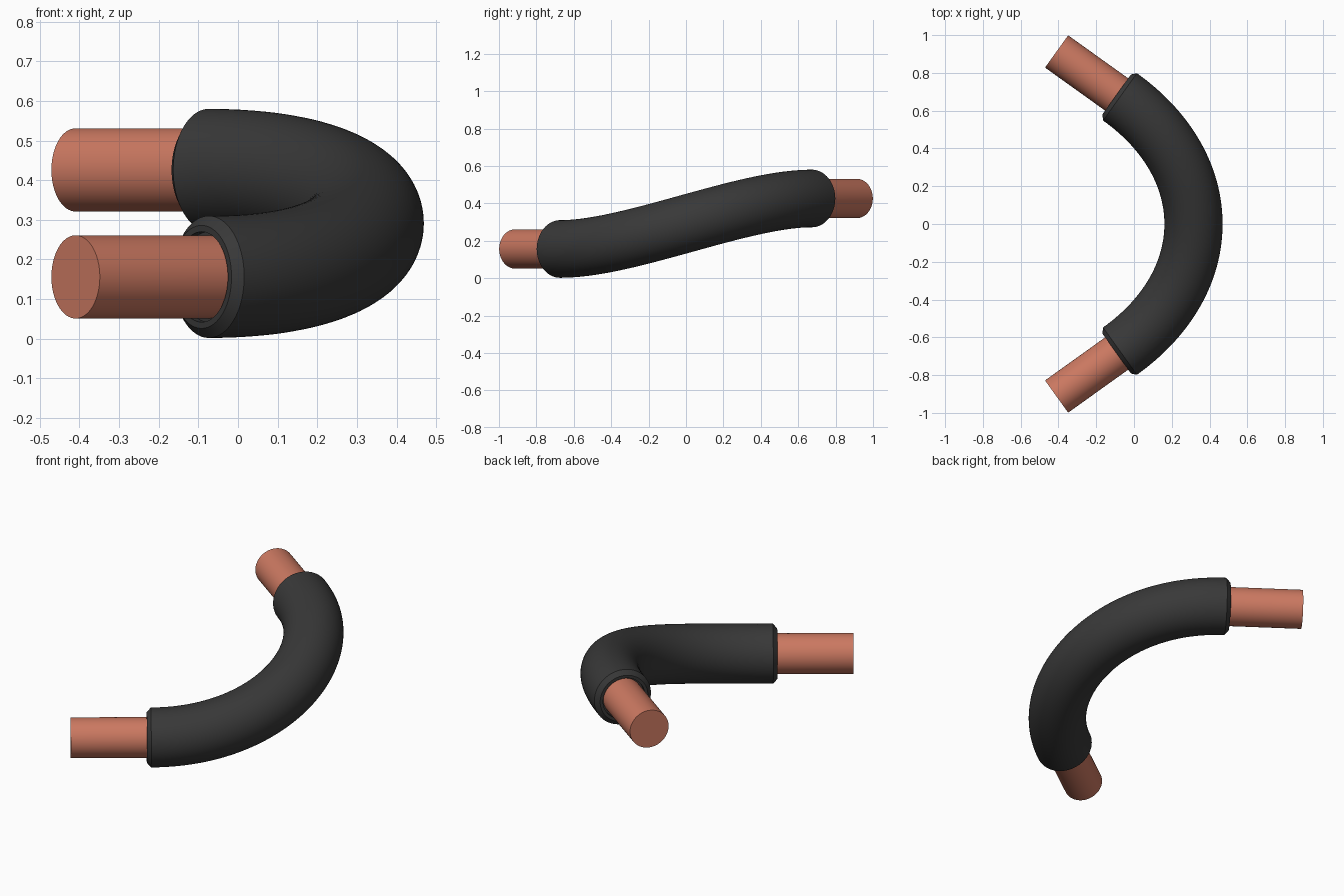
import bpy, bmesh, math
from mathutils import Vector

if "Cube" in bpy.data.objects:
    bpy.data.objects.remove(bpy.data.objects["Cube"])

SIDES, STEPS = 64, 56
R_HOSE, R_CORE = 0.154, 0.105
ang = math.radians(35.6)
out_dir = Vector((math.cos(ang), math.sin(ang), 0))
in_dir = Vector((-math.cos(ang), math.sin(ang), 0))

# Centreline: one cubic curve, level at both ends and rising between them
P0, P3 = Vector((-0.074, -0.673, 0.156)), Vector((-0.074, 0.673, 0.426))
handle = 0.389 / (0.75 * out_dir.x)
P1, P2 = P0 + out_dir * handle, P3 - in_dir * handle


def centreline():
    pts = []
    for i in range(STEPS + 1):
        t = i / STEPS
        u = 1 - t
        pos = P0 * u**3 + P1 * 3 * u * u * t + P2 * 3 * u * t * t + P3 * t**3
        tan = (P1 - P0) * u * u + (P2 - P1) * 2 * u * t + (P3 - P2) * t * t
        pts.append((pos, tan.normalized()))
    return pts


def sweep(name, radius, end_profile, color):
    """Sweep a circle; end_profile = (distance past the end, radius) pairs."""
    path = centreline()
    rings = [(P0 - out_dir * d, out_dir, r) for d, r in reversed(end_profile)]
    rings += [(p, t, radius) for p, t in path]
    rings += [(P3 + in_dir * d, in_dir, r) for d, r in end_profile]
    bm = bmesh.new()
    loops = []
    for c, t, r in rings:
        side = t.cross(Vector((0, 0, 1))).normalized()
        up = side.cross(t)
        loops.append([bm.verts.new(c + r * (side * math.cos(a) + up * math.sin(a)))
                      for a in (2 * math.pi * k / SIDES for k in range(SIDES))])
    for a, b in zip(loops, loops[1:]):
        for k in range(SIDES):
            n = (k + 1) % SIDES
            bm.faces.new((a[k], a[n], b[n], b[k]))
    bm.faces.new(loops[0])
    bm.faces.new(loops[-1])
    bmesh.ops.recalc_face_normals(bm, faces=bm.faces)
    mesh = bpy.data.meshes.new(name)
    bm.to_mesh(mesh)
    bm.free()
    obj = bpy.data.objects.new(name, mesh)
    bpy.context.collection.objects.link(obj)
    mat = bpy.data.materials.new(name + "_material")
    mat.diffuse_color = color
    mat.use_nodes = True
    mat.node_tree.nodes["Principled BSDF"].inputs["Base Color"].default_value = mat.diffuse_color
    mesh.materials.append(mat)
    bpy.ops.object.select_all(action='DESELECT')
    obj.select_set(True)
    bpy.context.view_layer.objects.active = obj
    bpy.ops.object.shade_smooth_by_angle(angle=math.radians(30))
    return obj


# Dark insulation sleeve with chamfered rim and a shallow recess round the core
sweep("insulation_sleeve", R_HOSE,
      [(0.022, 0.130), (0.022, 0.114), (0.002, 0.114), (0.002, 0.100)],
      (0.04, 0.04, 0.04, 1))

# Copper core running through the sleeve and out of both ends
sweep("copper_core", R_CORE, [(0.413, R_CORE)], (0.6, 0.19, 0.12, 1))
